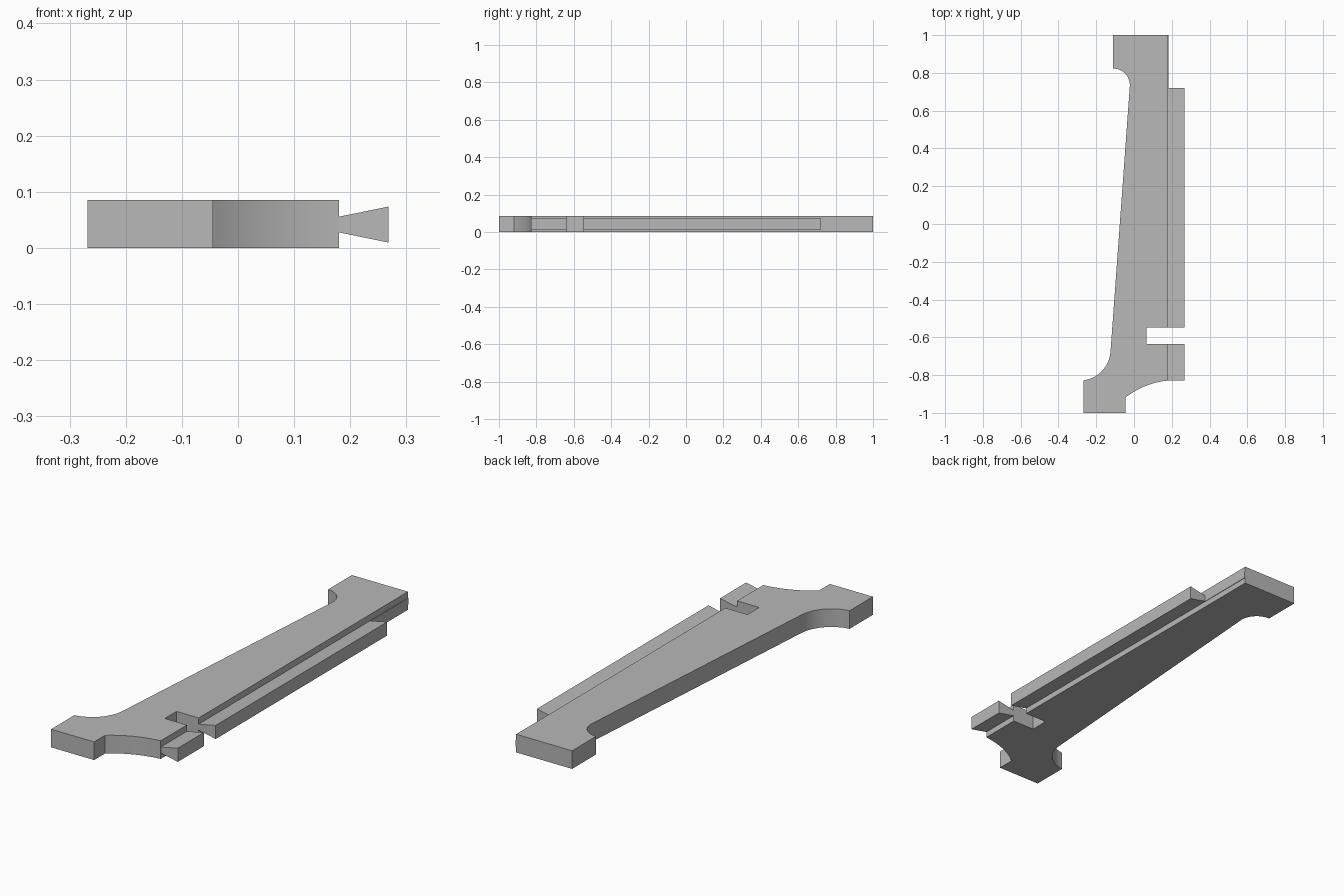
import bpy, bmesh
from math import sin, cos, radians
from mathutils import Vector

cube = bpy.data.objects.get("Cube")
if cube:
    bpy.data.objects.remove(cube, do_unlink=True)

THICK = 0.085
EDGE = 0.18    # straight side of the plate
TIP = 0.268    # outer face of the dovetail rail

grey = bpy.data.materials.new("plain grey")
grey.use_nodes = True
grey.diffuse_color = (0.48, 0.48, 0.48, 1)
grey.node_tree.nodes["Principled BSDF"].inputs["Base Color"].default_value = grey.diffuse_color


def arc(cx, cy, r, start, end, steps=20):
    angles = [radians(start + (end - start) * i / steps) for i in range(steps + 1)]
    return [(cx + r * cos(a), cy + r * sin(a)) for a in angles]


def prism(name, points, offset):
    """Extrude a closed outline of 3D points along an offset."""
    bm = bmesh.new()
    face = bm.faces.new([bm.verts.new(p) for p in points])
    result = bmesh.ops.extrude_face_region(bm, geom=[face], use_keep_orig=True)
    moved = [g for g in result["geom"] if isinstance(g, bmesh.types.BMVert)]
    bmesh.ops.translate(bm, verts=moved, vec=Vector(offset))
    bmesh.ops.recalc_face_normals(bm, faces=bm.faces)
    mesh = bpy.data.meshes.new(name)
    bm.to_mesh(mesh)
    bm.free()
    mesh.materials.append(grey)
    obj = bpy.data.objects.new(name, mesh)
    bpy.context.collection.objects.link(obj)
    bpy.ops.object.select_all(action="DESELECT")
    obj.select_set(True)
    bpy.context.view_layer.objects.active = obj
    bpy.ops.object.shade_smooth_by_angle(angle=radians(30))
    return obj


# Tapered plate with filleted feet and a square notch
notch_low, notch_high = -0.635, -0.548
outline = [(-0.268, -1), (-0.045, -1)]
outline += arc(0.22, -1.255, 0.428, 128.3, 95.4)
outline += [(EDGE, notch_low), (0.065, notch_low), (0.065, notch_high), (EDGE, notch_high)]
outline += [(EDGE, 1), (-0.11, 1)]
outline += arc(-0.11, 0.735, 0.088, 90, -4)
outline += arc(-0.288, -0.665, 0.164, -4, -83)
prism("plate", [(x, y, 0) for x, y in outline], (0, 0, THICK))


# Dovetail rail on the straight side, split by the notch
def rail(name, y0, y1, tip):
    spread = 0.014 + 0.018 * (tip - EDGE) / (TIP - EDGE)
    mid = 0.0415
    section = [(EDGE, mid - 0.014), (tip, mid - spread), (tip, mid + spread), (EDGE, mid + 0.014)]
    prism(name, [(x, y0, z) for x, z in section], (0, y1 - y0, 0))


rail("short_rail", -0.828, notch_low, TIP)
rail("long_rail", notch_high, 0.72, TIP)
rail("trimmed_rail_root", 0.72, 1, EDGE + 0.003)
